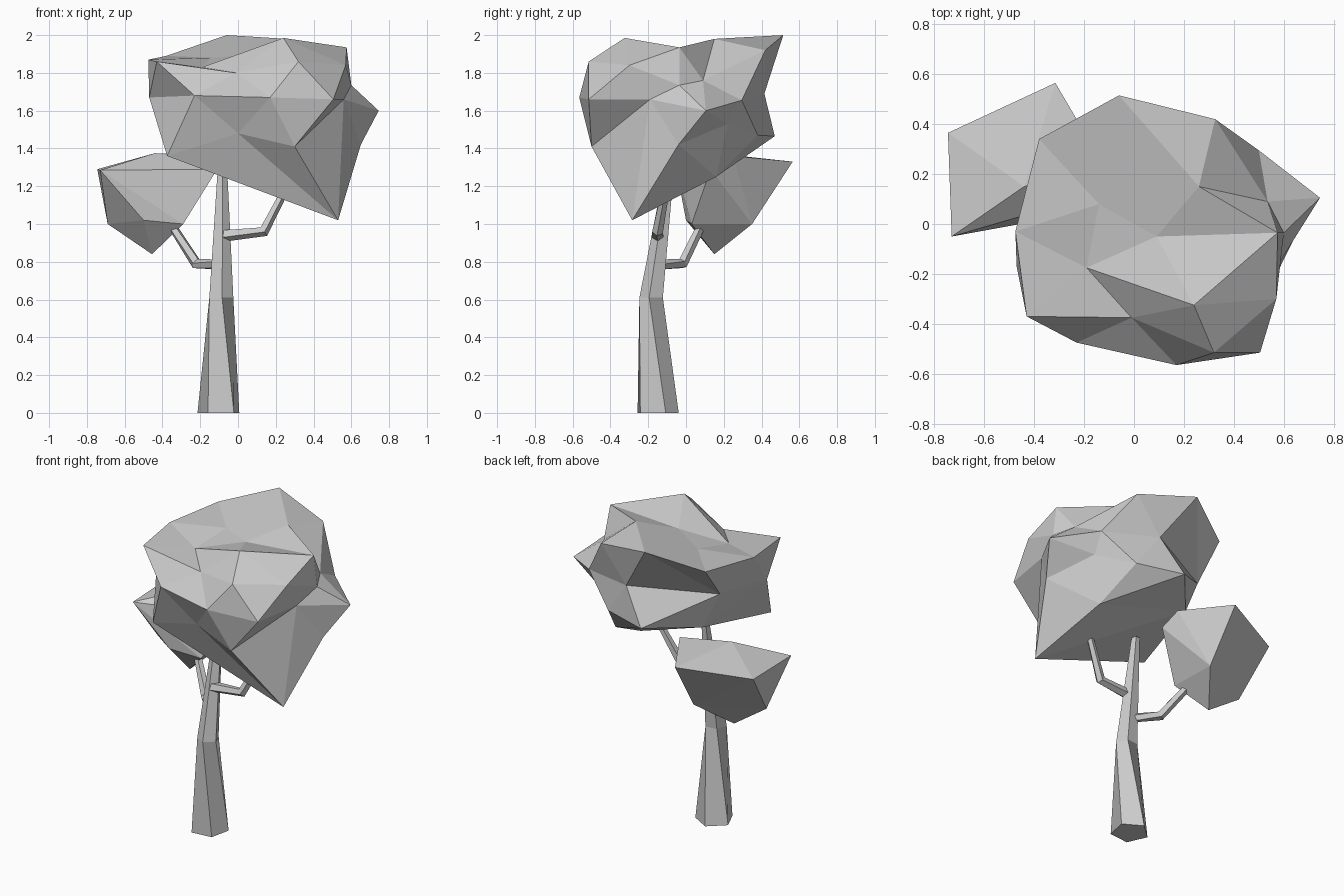
import bpy, bmesh, math
from mathutils import Vector

if "Cube" in bpy.data.objects:
    bpy.data.objects.remove(bpy.data.objects["Cube"])


def finish(name, bm):
    bmesh.ops.recalc_face_normals(bm, faces=bm.faces)
    mesh = bpy.data.meshes.new(name)
    bm.to_mesh(mesh)
    bm.free()
    bpy.context.collection.objects.link(bpy.data.objects.new(name, mesh))


def limb(name, path, radii, turns=(0, 0, 0), sides=5, level=False):
    """Tapered faceted tube along a path; level keeps every ring horizontal."""
    bm = bmesh.new()
    pts = [Vector(p) for p in path]
    rings = []
    for i, p in enumerate(pts):
        a, b = pts[max(i - 1, 0)], pts[min(i + 1, len(pts) - 1)]
        n = Vector((0, 0, 1)) if level else (b - a).normalized()
        v = n.cross(Vector((1, 0, 0))).normalized()
        u = v.cross(n)
        ring = []
        for k in range(sides):
            t = math.radians(turns[i]) + 2 * math.pi * k / sides
            ring.append(bm.verts.new(p + radii[i] * (math.cos(t) * u + math.sin(t) * v)))
        rings.append(ring)
    for r, s in zip(rings, rings[1:]):
        for k in range(sides):
            j = (k + 1) % sides
            bm.faces.new((r[k], r[j], s[j], s[k]))
    bm.faces.new(rings[0])
    bm.faces.new(rings[-1])
    finish(name, bm)


def foliage(name, centre, corners, ridges=()):
    """Faceted clump: corners are joined by their directions from the centre,
    then edges are turned so that the listed corner pairs form ridges."""
    bm = bmesh.new()
    c = Vector(centre)
    verts = [bm.verts.new((Vector(p) - c).normalized()) for p in corners]
    bmesh.ops.convex_hull(bm, input=verts)
    for v, p in zip(verts, corners):
        v.co = p
    for a, b in ridges:
        want = {verts[a], verts[b]}
        for e in bm.edges:
            around = {v for f in e.link_faces for v in f.verts}
            if around - set(e.verts) == want:
                bmesh.utils.edge_rotate(e, True)
                break
    finish(name, bm)


# Trunk (slightly twisted) and two bent branches
limb("trunk", [(-.1, -.155, 0), (-.09, -.18, .61), (-.083, -.085, 1.3)],
     [.117, .067, .026], turns=(24, -13, -13), level=True)
limb("left_branch", [(-.1, -.15, .785), (-.22, -.02, .79), (-.35, .08, .99)],
     [.028, .03, .024])
limb("right_branch", [(-.08, -.15, .94), (.135, -.15, .96), (.27, -.1, 1.22)],
     [.034, .03, .02])

# Large crown: top, upper rim, middle, underside
top = [(.24, -.325, 1.985), (.26, .15, 1.98), (-.06, .515, 2), (.325, .42, 1.92),
       (.575, -.035, 1.935), (.09, -.05, 1.9), (-.14, .08, 1.88),
       (-.19, -.175, 1.83), (-.01, -.375, 1.8)]
rim = [(-.43, -.37, 1.86), (-.475, -.03, 1.87), (-.38, .34, 1.89),
       (.32, -.515, 1.86), (.57, -.3, 1.84), (.535, .09, 1.76), (.6, -.035, 1.735)]
middle = [(-.23, -.475, 1.68), (.17, -.565, 1.67), (.505, -.515, 1.66),
          (.56, -.19, 1.66), (.745, .105, 1.6), (.5, .295, 1.655),
          (.145, .415, 1.69), (-.36, .16, 1.67), (-.47, -.17, 1.67)]
under = [(.3, -.5, 1.41), (.65, -.04, 1.42), (.3, .38, 1.47), (0, .47, 1.465),
         (-.25, .18, 1.43), (-.375, -.35, 1.36), (.53, -.285, 1.02), (.4, .16, 1.25),
         (0, -.43, 1.48), (.49, .22, 1.53)]
foliage("large_crown", (.1, -.03, 1.62), top + rim + middle + under,
        ridges=[(0, 7), (25, 19), (16, 17), (23, 28), (2, 23), (22, 23)])

# Small side clump
foliage("small_crown", (-.43, .18, 1.15),
        [(-.73, -.05, 1.285), (-.745, .365, 1.29), (-.315, .565, 1.33),
         (-.44, .15, 1.375), (-.13, .25, 1.36), (-.69, .15, 1), (-.455, .15, .84),
         (-.3, .35, 1), (-.5, 0, 1.02), (-.29, .03, 1), (-.11, .13, 1.29)],
        ridges=[(3, 8)])
